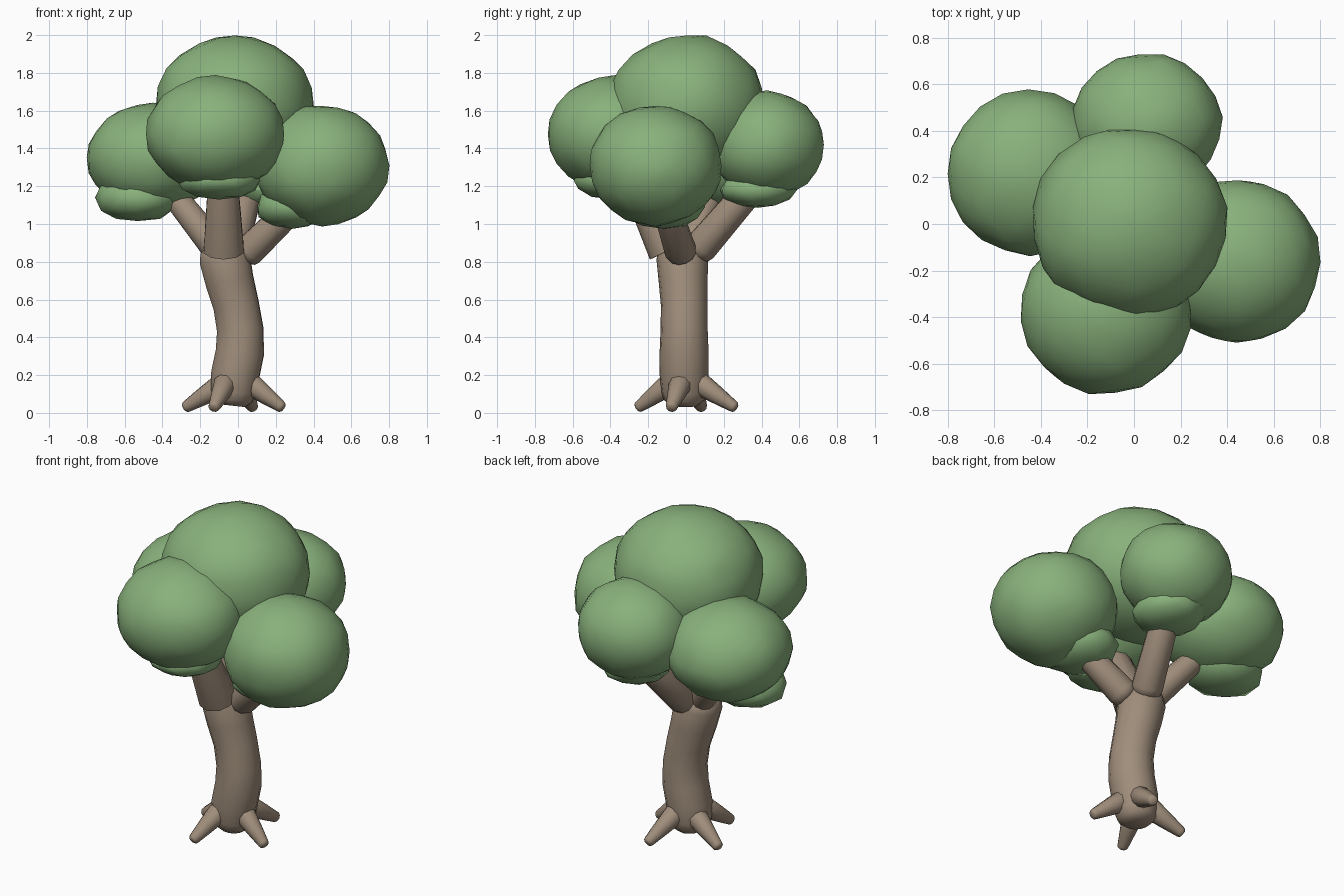
import bpy, bmesh, math, random
from mathutils import Vector, Matrix

if "Cube" in bpy.data.objects:
    bpy.data.objects.remove(bpy.data.objects["Cube"])

random.seed(4)


def material(name, rgb):
    m = bpy.data.materials.new(name)
    m.diffuse_color = (*rgb, 1)
    m.use_nodes = True
    m.node_tree.nodes["Principled BSDF"].inputs["Base Color"].default_value = m.diffuse_color
    return m


LEAF = material("leaf_green", (0.25, 0.44, 0.20))
BARK = material("bark_brown", (0.35, 0.27, 0.20))


def finish(bm, name, mat, angle):
    bmesh.ops.recalc_face_normals(bm, faces=bm.faces)
    me = bpy.data.meshes.new(name)
    bm.to_mesh(me)
    bm.free()
    me.materials.append(mat)
    ob = bpy.data.objects.new(name, me)
    bpy.context.collection.objects.link(ob)
    bpy.ops.object.select_all(action='DESELECT')
    bpy.context.view_layer.objects.active = ob
    ob.select_set(True)
    bpy.ops.object.shade_smooth_by_angle(angle=math.radians(angle))
    return ob


def blob(name, centre, radii, subdiv, jitter, angle):
    """Slightly uneven ellipsoid from an icosphere."""
    bm = bmesh.new()
    bmesh.ops.create_icosphere(bm, subdivisions=subdiv, radius=1)
    bmesh.ops.rotate(bm, verts=bm.verts, matrix=Matrix.Rotation(random.uniform(0, 6), 3, 'Z'))
    for v in bm.verts:
        s = 1 + random.uniform(-jitter, jitter * 0.5)
        v.co = Vector(centre) + Vector([c * r * s for c, r in zip(v.co, radii)])
    return finish(bm, name, LEAF, angle)


def tube(name, path, radii, sides=12, round_start=True, round_end=True):
    """Tapered round tube along a path, with domed or flat ends."""
    pts = [Vector(p) for p in path]
    rings = []
    for i, p in enumerate(pts):
        d = (pts[min(i + 1, len(pts) - 1)] - pts[max(i - 1, 0)]).normalized()
        r = radii[i]
        ring = [(p, r, d)]
        dome = [(p + d * r * h, r * w, d) for h, w in ((0.35, 0.9), (0.6, 0.6))]
        if i == 0 and round_start:
            ring = [(p - d * r * h, r * w, d) for h, w in ((0.6, 0.6), (0.35, 0.9))] + ring
        if i == len(pts) - 1 and round_end:
            ring += dome
        rings += ring
    bm = bmesh.new()
    loops = []
    for p, r, d in rings:
        u = d.cross(Vector((0.3, 1, 0))).normalized()
        w = d.cross(u)
        loops.append([bm.verts.new(p + r * (math.cos(a) * u + math.sin(a) * w))
                      for a in (2 * math.pi * k / sides for k in range(sides))])
    for a, b in zip(loops, loops[1:]):
        for k in range(sides):
            n = (k + 1) % sides
            bm.faces.new((a[k], a[n], b[n], b[k]))
    bm.faces.new(loops[0])
    bm.faces.new(loops[-1])
    return finish(bm, name, BARK, 50)


# Curved trunk
tube("trunk",
     [(-0.025, -0.01, 0.11), (-0.015, -0.01, 0.2), (0.01, -0.01, 0.32), (0.012, -0.01, 0.44),
      (-0.01, -0.01, 0.57), (-0.045, -0.015, 0.7), (-0.07, -0.02, 0.82)],
     [0.12, 0.13, 0.13, 0.125, 0.123, 0.13, 0.137], sides=14)

# Four roots
for name, base, tip in [("root_right", (0.07, -0.03, 0.15), (0.225, -0.075, 0.035)),
                        ("root_front", (-0.07, -0.09, 0.15), (-0.125, -0.245, 0.035)),
                        ("root_left", (-0.10, 0.03, 0.14), (-0.27, 0.08, 0.035)),
                        ("root_back", (0.02, 0.08, 0.15), (0.075, 0.25, 0.035))]:
    mid = (Vector(base) + Vector(tip)) / 2
    tube(name, [base, mid, tip], [0.062, 0.048, 0.032], sides=10)

# Branches reaching into the crown; the front one has a flat cut base
tube("branch_right", [(0.06, -0.03, 0.86), (0.38, -0.13, 1.17)], [0.085, 0.07])
tube("branch_left", [(-0.13, 0.02, 0.89), (-0.37, 0.15, 1.19)], [0.08, 0.065])
tube("branch_back", [(-0.03, 0.08, 0.88), (0.05, 0.33, 1.17)], [0.09, 0.08])
tube("branch_front", [(-0.075, -0.09, 0.86), (-0.08, -0.28, 1.26)], [0.112, 0.08],
     sides=10, round_start=False)

# Crown: large leaf masses
for name, c, r in [("crown_top", (-0.02, 0.005, 1.625), (0.425, 0.42, 0.38)),
                   ("crown_front", (-0.12, -0.375, 1.475), (0.37, 0.36, 0.31)),
                   ("crown_right", (0.445, -0.16, 1.31), (0.36, 0.355, 0.32)),
                   ("crown_left", (-0.45, 0.22, 1.35), (0.355, 0.355, 0.29)),
                   ("crown_back", (0.055, 0.43, 1.42), (0.325, 0.305, 0.285))]:
    blob(name, c, r, 3, 0.025, 80)

# Small faceted tufts under the outer leaf masses
for name, c, r in [("tuft_front", (-0.10, -0.39, 1.23), (0.23, 0.21, 0.10)),
                   ("tuft_right", (0.29, -0.12, 1.09), (0.20, 0.23, 0.12)),
                   ("tuft_left", (-0.53, 0.15, 1.14), (0.23, 0.22, 0.13)),
                   ("tuft_back", (0.07, 0.38, 1.18), (0.20, 0.21, 0.10))]:
    blob(name, c, r, 2, 0.06, 40)
